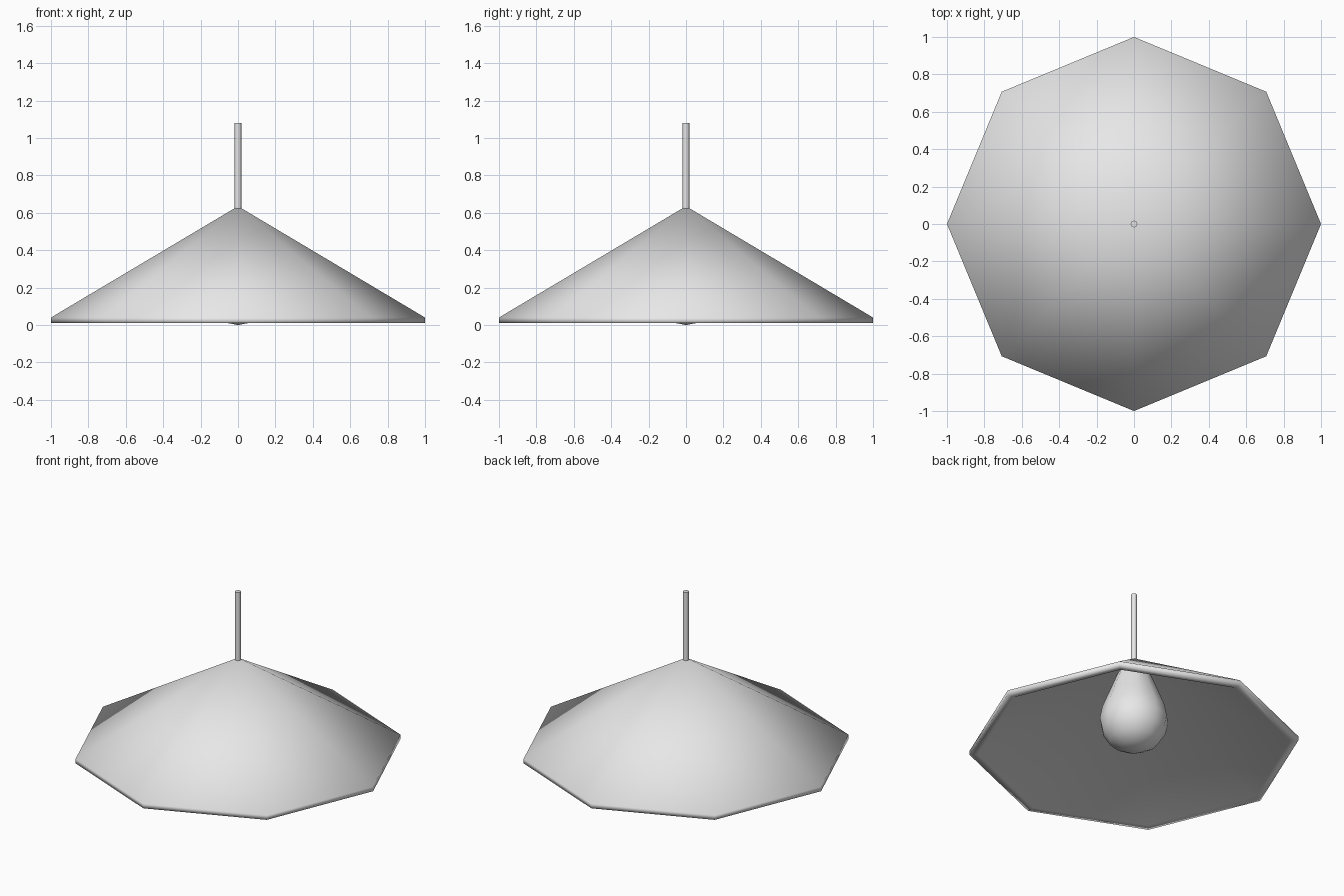
import bpy, bmesh
from math import pi
from mathutils import Vector

if "Cube" in bpy.data.objects:
    bpy.data.objects.remove(bpy.data.objects["Cube"])

grey = bpy.data.materials.new("light grey")
grey.use_nodes = True
grey.diffuse_color = (0.8, 0.8, 0.8, 1)
grey.node_tree.nodes["Principled BSDF"].inputs["Base Color"].default_value = (0.8, 0.8, 0.8, 1)


def lathe(name, profile, sides):
    """Turn a closed (radius, height) profile around the vertical axis."""
    bm = bmesh.new()
    verts = [bm.verts.new((r, 0, z)) for r, z in profile]
    edges = [bm.edges.new(pair) for pair in zip(verts, verts[1:])]
    bmesh.ops.spin(bm, geom=verts + edges, axis=Vector((0, 0, 1)), cent=Vector(),
                   angle=2 * pi, steps=sides, use_duplicate=False)
    bmesh.ops.remove_doubles(bm, verts=bm.verts, dist=0.0005)
    bmesh.ops.recalc_face_normals(bm, faces=bm.faces)
    mesh = bpy.data.meshes.new(name)
    bm.to_mesh(mesh)
    bm.free()
    mesh.materials.append(grey)
    mesh.shade_smooth()
    obj = bpy.data.objects.new(name, mesh)
    bpy.context.collection.objects.link(obj)
    return obj


# Eight-sided shade with a thick rim and a hollow underside
lathe("shade", [(0, 0.635), (1, 0.04), (1, 0.01), (0.95, 0.01), (0, 0.585)], 8)

# Pear-shaped bulb, its neck reaching up into the shade
lathe("bulb", [(0, 0), (0.08, 0.015), (0.15, 0.055), (0.195, 0.125), (0.21, 0.2),
               (0.195, 0.28), (0.16, 0.37), (0.1, 0.52), (0.09, 0.55), (0, 0.55)], 12)

# Hanging rod with a crisp flat top
rod = lathe("hanging_rod", [(0, 0.58), (0.018, 0.58), (0.018, 1.08), (0, 1.08)], 12)
for edge in rod.data.edges:
    a, b = (rod.data.vertices[i].co for i in edge.vertices)
    edge.use_edge_sharp = abs(a.z - b.z) < 0.001
